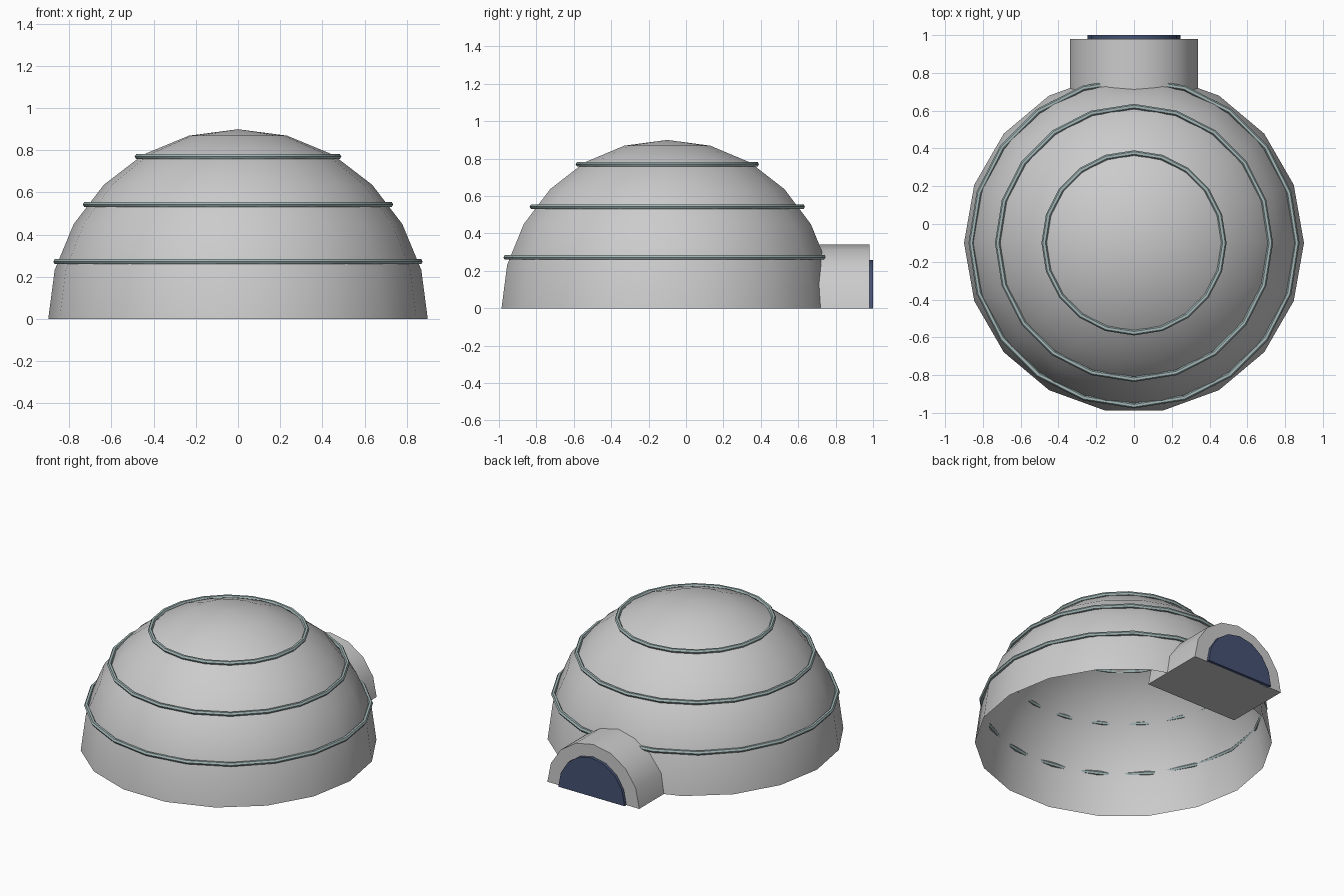
import bpy, bmesh
from math import sin, cos, pi, radians

if "Cube" in bpy.data.objects:
    bpy.data.objects.remove(bpy.data.objects["Cube"])

CY = -0.1    # dome centre in y
R = 0.9      # dome radius


def material(name, rgb):
    m = bpy.data.materials.new(name)
    m.diffuse_color = (*rgb, 1)
    m.use_nodes = True
    m.node_tree.nodes["Principled BSDF"].inputs["Base Color"].default_value = m.diffuse_color
    return m


def finish(bm, name, mat=None, angle=40):
    bmesh.ops.recalc_face_normals(bm, faces=bm.faces)
    me = bpy.data.meshes.new(name)
    bm.to_mesh(me)
    bm.free()
    ob = bpy.data.objects.new(name, me)
    bpy.context.collection.objects.link(ob)
    if mat:
        me.materials.append(mat)
    bpy.ops.object.select_all(action='DESELECT')
    ob.select_set(True)
    bpy.context.view_layer.objects.active = ob
    bpy.ops.object.shade_smooth_by_angle(angle=radians(angle))
    return ob


def arch(name, rx, rz, y0, y1, mat=None, n=8):
    """Solid half-round block running along y."""
    bm = bmesh.new()
    pts = [(rx * cos(pi * i / n), rz * sin(pi * i / n)) for i in range(n + 1)]
    face = bm.faces.new([bm.verts.new((x, y0, z)) for x, z in pts])
    ext = bmesh.ops.extrude_face_region(bm, geom=[face], use_keep_orig=True)
    verts = [g for g in ext['geom'] if isinstance(g, bmesh.types.BMVert)]
    bmesh.ops.translate(bm, verts=verts, vec=(0, y1 - y0, 0))
    return finish(bm, name, mat)


trim = material("trim", (0.36, 0.46, 0.46))
dark = material("dark_blue", (0.06, 0.085, 0.17))

# Snow dome: open half sphere, 18 sides, vertex facing front
bm = bmesh.new()
bmesh.ops.create_uvsphere(bm, u_segments=18, v_segments=12, radius=R)
bmesh.ops.delete(bm, geom=[v for v in bm.verts if v.co.z < -0.01], context='VERTS')
for v in bm.verts:
    v.co = (v.co.y, v.co.x + CY, max(v.co.z, 0))
finish(bm, "dome")

# Entrance tunnel and dark doorway panel at the back
arch("tunnel", 0.34, 0.34, 0.54, 0.98)
arch("doorway", 0.245, 0.258, 0.96, 1.0, dark)

# Block course rings around the dome
for i, (z, r) in enumerate([(0.272, 0.862), (0.543, 0.722), (0.77, 0.476)]):
    bpy.ops.mesh.primitive_torus_add(location=(0, CY, z), major_radius=r,
                                     minor_radius=0.014, major_segments=20,
                                     minor_segments=6)
    ring = bpy.context.object
    ring.name = f"course_ring_{i + 1}"
    ring.data.materials.append(trim)
    bpy.ops.object.shade_smooth_by_angle(angle=radians(40))
